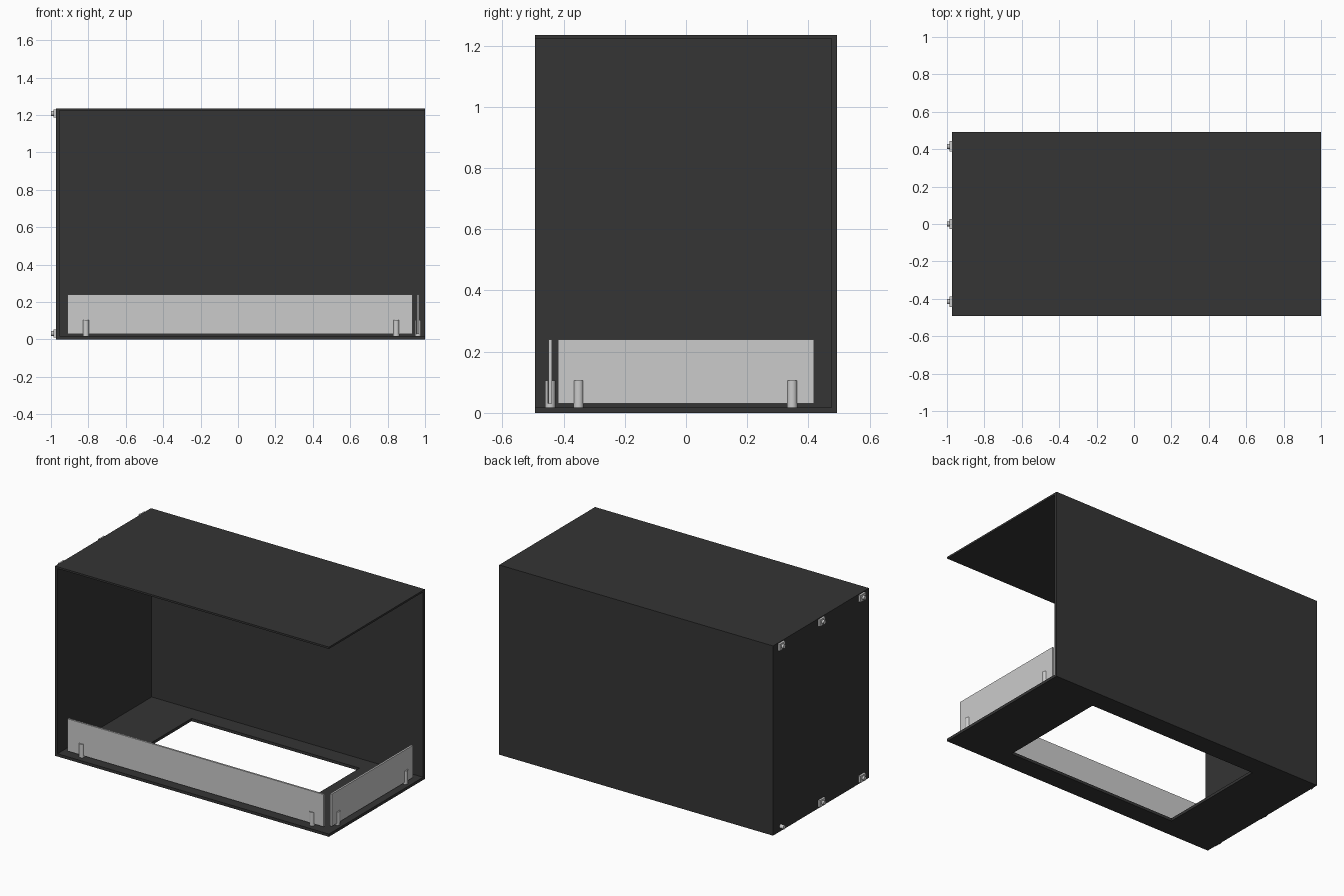
import bpy, bmesh, math

if "Cube" in bpy.data.objects:
    bpy.data.objects.remove(bpy.data.objects["Cube"])

X0, X1, Y0, Y1, H = -0.972, 1.0, -0.493, 0.493, 1.235

dark = bpy.data.materials.new("dark_panel")
dark.diffuse_color = (0.035, 0.035, 0.035, 1)
dark.use_nodes = True
dark.node_tree.nodes["Principled BSDF"].inputs["Base Color"].default_value = dark.diffuse_color


def add_object(name, bm, mat=None):
    bmesh.ops.recalc_face_normals(bm, faces=bm.faces)
    me = bpy.data.meshes.new(name)
    bm.to_mesh(me)
    bm.free()
    ob = bpy.data.objects.new(name, me)
    bpy.context.collection.objects.link(ob)
    if mat:
        me.materials.append(mat)
    return ob


def prism(bm, pts, z0, z1):
    low = [bm.verts.new((x, y, z0)) for x, y in pts]
    face = bm.faces.new(low)
    new = bmesh.ops.extrude_face_region(bm, geom=[face])["geom"]
    for v in new:
        if isinstance(v, bmesh.types.BMVert):
            v.co.z = z1


def box(name, x0, x1, y0, y1, z0, z1, mat=None):
    bm = bmesh.new()
    prism(bm, [(x0, y0), (x1, y0), (x1, y1), (x0, y1)], z0, z1)
    return add_object(name, bm, mat)


# Cabinet shell, open at the front and the right side
T = 0.018
box("top_panel", X0, X1, Y0, Y1, H - 0.012, H, dark)
box("left_panel", X0, X0 + T, Y0, Y1, T, H - 0.012, dark)
box("back_panel", X0 + T, X1, Y1 - T, Y1, T, H - 0.012, dark)

# Floor with a rectangular opening
bm = bmesh.new()
rings = []
for z in (0, T):
    for a, b, c, d in ((X0, X1, Y0, Y1), (-0.59, 0.62, -0.365, 0.365)):
        rings.append([bm.verts.new((x, y, z)) for x, y in ((a, c), (b, c), (b, d), (a, d))])
bo, bi, to, ti = rings
for r, s in ((bo, bi), (to, ti), (bo, to), (bi, ti)):
    for i in range(4):
        j = (i + 1) % 4
        bm.faces.new((r[i], r[j], s[j], s[i]))
add_object("floor_panel", bm, dark)

# Glass guards
GY, GX, G = -0.4435, 0.962, 0.006
box("front_glass", -0.912, 0.932, GY - G, GY + G, 0.03, 0.24)
box("side_glass", GX - G, GX + G, -0.418, 0.418, 0.03, 0.24)


# Round slotted posts that grip the glass
def post(name, x, y, along_y=False, r=0.0165):
    bm = bmesh.new()
    a0 = math.asin((G + 0.0005) / r)
    n = 12
    turn = math.pi / 2 if along_y else 0
    for side in (0, math.pi):
        angs = [side + turn + a0 + (math.pi - 2 * a0) * i / n for i in range(n + 1)]
        prism(bm, [(x + r * math.cos(a), y + r * math.sin(a)) for a in angs], 0.03, 0.105)
    full = [2 * math.pi * i / 24 for i in range(24)]
    prism(bm, [(x + r * math.cos(a), y + r * math.sin(a)) for a in full], T, 0.03)
    ob = add_object(name, bm)
    bpy.context.view_layer.objects.active = ob
    ob.select_set(True)
    bpy.ops.object.shade_smooth_by_angle()
    ob.select_set(False)


for i, x in enumerate((-0.813, 0.846)):
    post(f"front_post_{i}", x, GY)
for i, y in enumerate((-0.351, 0.347)):
    post(f"side_post_{i}", GX, y, True)


# Fixing plates with screws on the left face
def screw(name, y, z):
    bpy.ops.mesh.primitive_cylinder_add(vertices=16, radius=0.013, depth=1.0 + X0,
                                        location=((X0 - 1) / 2, y, z), rotation=(0, math.pi / 2, 0))
    bpy.context.object.name = name


for i, y in enumerate((-0.415, 0, 0.415)):
    for level, z in (("top", 1.208), ("bottom", 0.032)):
        if not (level == "bottom" and i == 2):
            box(f"{level}_plate_{i}", X0 - 0.014, X0, y - 0.028, y + 0.028, z - 0.022, z + 0.022)
        screw(f"{level}_screw_{i}", y, z)
